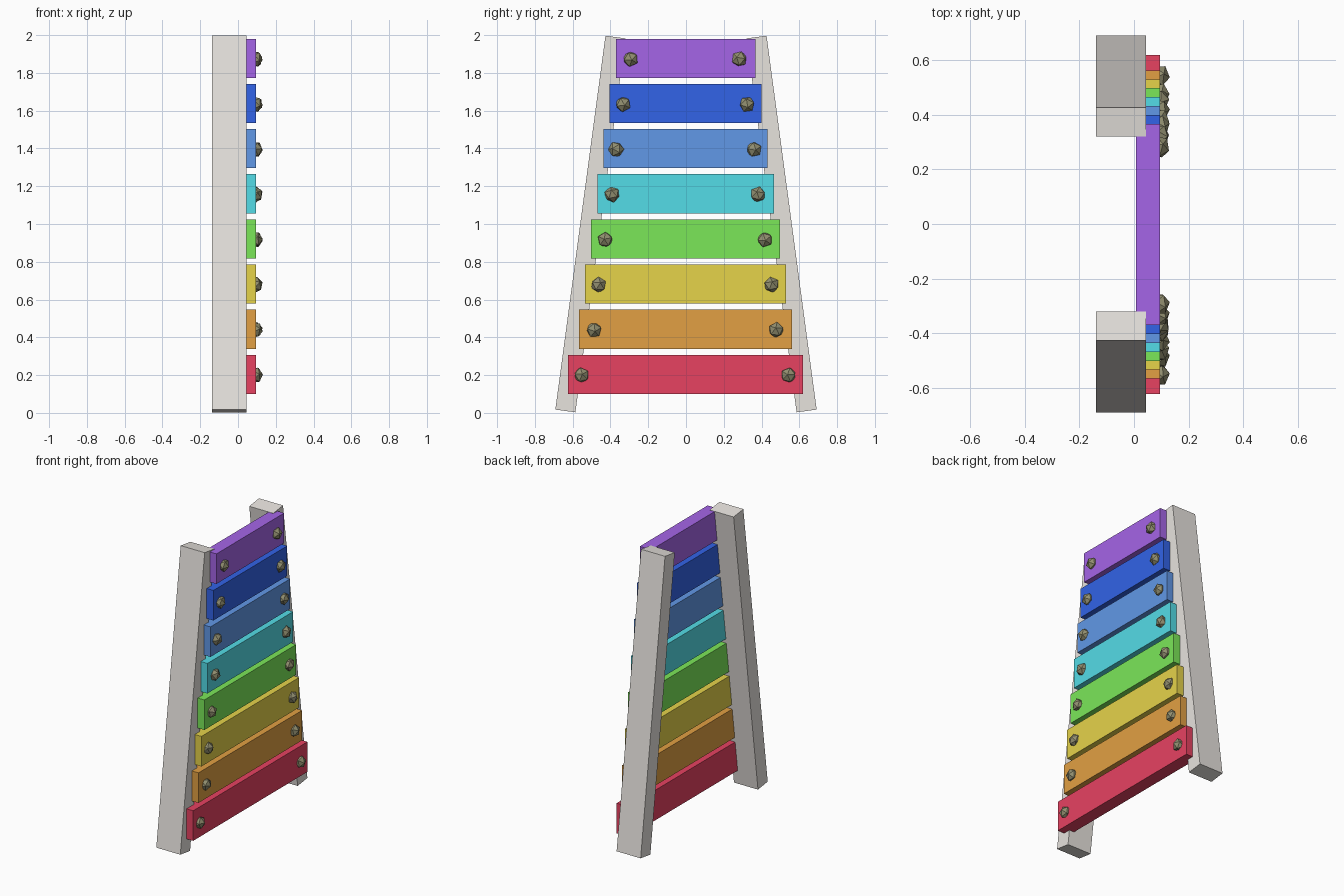
import bpy, bmesh, math, random
from mathutils import Matrix, Vector, Euler

random.seed(4)
cube = bpy.data.objects.get("Cube")
if cube:
    bpy.data.objects.remove(cube, do_unlink=True)


def material(name, rgb):
    """Flat material from 0-255 display values, stored as linear."""
    linear = [(((c / 255) + 0.055) / 1.055) ** 2.4 for c in rgb]
    mat = bpy.data.materials.new(name)
    mat.use_nodes = True
    mat.diffuse_color = (*linear, 1)
    mat.node_tree.nodes["Principled BSDF"].inputs["Base Color"].default_value = (*linear, 1)
    return mat


def finish(name, bm, mat):
    bmesh.ops.recalc_face_normals(bm, faces=bm.faces)
    mesh = bpy.data.meshes.new(name)
    bm.to_mesh(mesh)
    bm.free()
    mesh.materials.append(mat)
    obj = bpy.data.objects.new(name, mesh)
    bpy.context.collection.objects.link(obj)
    return obj


def box(name, centre, size, mat, tilt=0):
    bm = bmesh.new()
    place = (Matrix.Translation(centre) @ Matrix.Rotation(tilt, 4, "X")
             @ Matrix.Diagonal((*size, 1)))
    bmesh.ops.create_cube(bm, size=1, matrix=place)
    return finish(name, bm, mat)


def stud(name, centre, mat):
    """Rough faceted nail head, turned at random."""
    bm = bmesh.new()
    turn = Euler([random.uniform(0, math.tau) for _ in range(3)]).to_matrix().to_4x4()
    place = (Matrix.Translation(centre) @ Matrix.Diagonal((0.9, 1, 1, 1)) @ turn)
    bmesh.ops.create_icosphere(bm, subdivisions=1, radius=0.043, matrix=place)
    return finish(name, bm, mat)


# Leaning side posts
post_mat = material("pale grey", (231, 227, 222))
lean = math.atan(0.134)
for side, label in ((1, "back"), (-1, "front")):
    box(label + "_post", Vector((-0.047, side * 0.506, 1.0)),
        (0.183, 0.107, 1.997), post_mat, side * lean)

# Coloured bars from bottom to top: half length and stud offset
stud_mat = material("dull bronze", (146, 143, 112))
bars = [
    ("red", (232, 66, 98), 0.622, 0.548),
    ("orange", (226, 160, 67), 0.564, 0.482),
    ("yellow", (230, 211, 74), 0.532, 0.458),
    ("green", (125, 234, 90), 0.500, 0.423),
    ("turquoise", (85, 223, 234), 0.467, 0.386),
    ("sky blue", (97, 152, 231), 0.434, 0.365),
    ("deep blue", (50, 99, 231), 0.402, 0.328),
    ("violet", (165, 101, 231), 0.369, 0.288),
]
for i, (colour, rgb, half, offset) in enumerate(bars):
    z = 0.204 + 0.239 * i
    name = colour.replace(" ", "_")
    box(name + "_bar", Vector((0.051, -0.002, z)), (0.088, 2 * half, 0.207),
        material(colour, rgb))
    for side, label in ((1, "back"), (-1, "front")):
        stud(f"{name}_{label}_stud", Vector((0.093, side * offset - 0.005, z - 0.004)), stud_mat)
